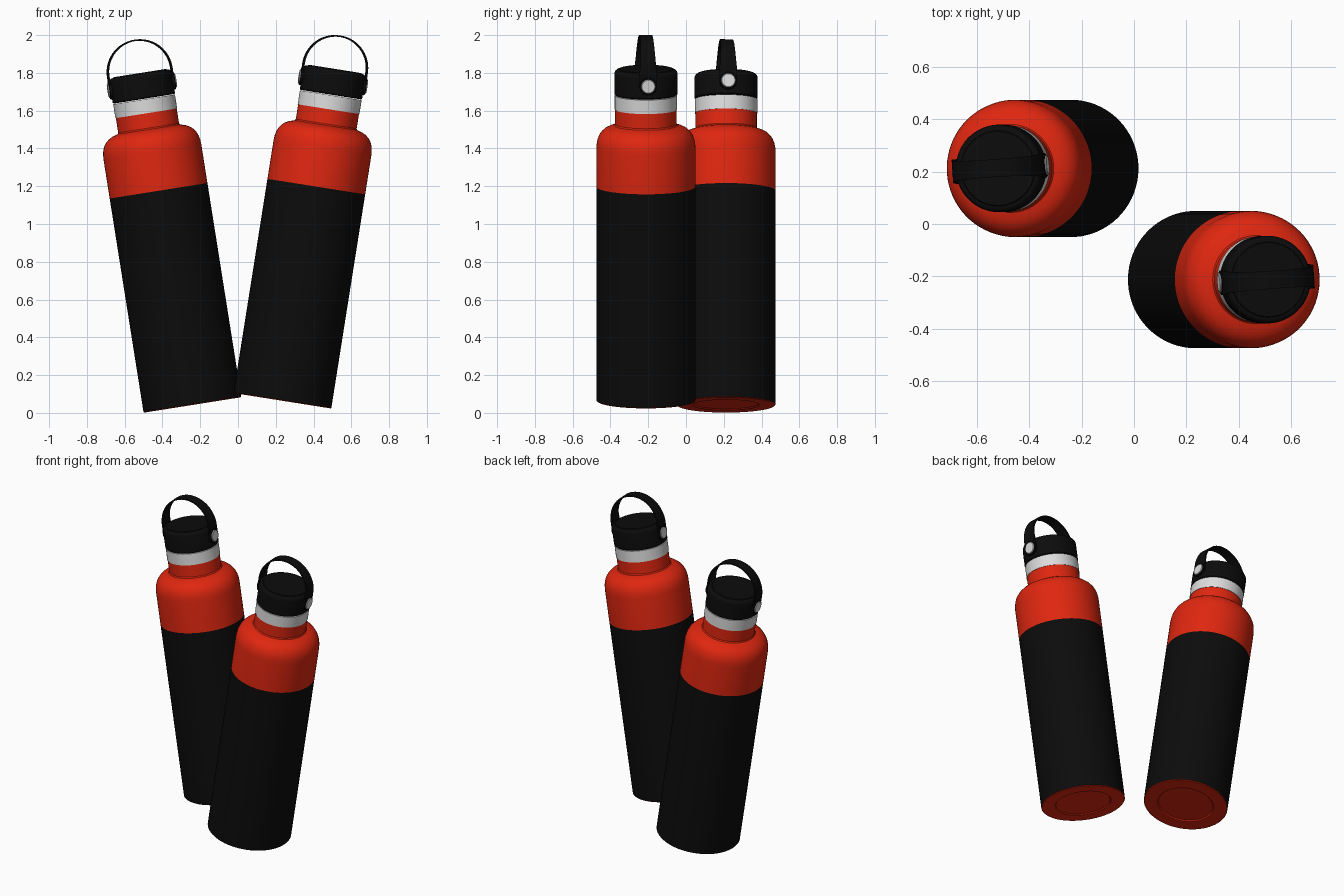
import bpy, bmesh, math
from mathutils import Matrix

if "Cube" in bpy.data.objects:
    bpy.data.objects.remove(bpy.data.objects["Cube"])

SEG = 72


def material(name, rgb):
    m = bpy.data.materials.new(name)
    m.diffuse_color = (*rgb, 1)
    m.use_nodes = True
    m.node_tree.nodes["Principled BSDF"].inputs["Base Color"].default_value = m.diffuse_color
    return m


BLACK = material("black", (0.0035, 0.0035, 0.0035))
RED = material("red", (0.74, 0.02, 0.005))
STEEL = material("light steel", (0.72, 0.72, 0.72))
MATS = [BLACK, RED, STEEL]


def finish(name, bm, place):
    bmesh.ops.recalc_face_normals(bm, faces=bm.faces)
    me = bpy.data.meshes.new(name)
    bm.to_mesh(me)
    bm.free()
    for m in MATS:
        me.materials.append(m)
    ob = bpy.data.objects.new(name, me)
    bpy.context.collection.objects.link(ob)
    ob.matrix_world = place
    bpy.ops.object.select_all(action='DESELECT')
    ob.select_set(True)
    bpy.context.view_layer.objects.active = ob
    bpy.ops.object.shade_smooth_by_angle(angle=math.radians(35))
    return ob


def lathe(bm, profile, matrix=Matrix()):
    """Spin (radius, height, colour of the span above) around z; radius 0 closes an end."""
    rings = []
    for r, z, _ in profile:
        if r == 0:
            rings.append([bm.verts.new(matrix @ Matrix.Translation((0, 0, z)).translation)] * SEG)
        else:
            ring = []
            for i in range(SEG):
                a = 2 * math.pi * i / SEG
                p = Matrix.Translation((r * math.cos(a), r * math.sin(a), z)).translation
                ring.append(bm.verts.new(matrix @ p))
            rings.append(ring)
    for (lo, hi, spec) in zip(rings, rings[1:], profile):
        for i in range(SEG):
            j = (i + 1) % SEG
            vs = list(dict.fromkeys((lo[i], lo[j], hi[j], hi[i])))
            bm.faces.new(vs).material_index = spec[2]


# flask: recessed red base, black lower body, red shoulder and neck, steel collar
FLASK = [(0, 0.006, 1), (0.17, 0.006, 1), (0.176, 0.0, 1), (0.258, 0.0, 1),
         (0.262, 0.004, 0), (0.262, 1.148, 1), (0.262, 1.355, 1), (0.2605, 1.38, 1),
         (0.256, 1.403, 1), (0.247, 1.425, 1), (0.234, 1.443, 1), (0.217, 1.458, 1),
         (0.197, 1.468, 1), (0.178, 1.474, 1), (0.168, 1.477, 1), (0.163, 1.484, 1),
         (0.163, 1.563, 2), (0.1655, 1.563, 2), (0.1655, 1.638, 2), (0.155, 1.638, 2),
         (0, 1.638, 2)]
# lid with rounded rim and a shallow raised top disc
LID = [(0, 1.641, 0), (0.162, 1.641, 0), (0.167, 1.646, 0), (0.167, 1.752, 0),
       (0.1655, 1.761, 0), (0.161, 1.769, 0), (0.154, 1.774, 0), (0.144, 1.775, 0),
       (0.141, 1.779, 0), (0, 1.779, 0)]


def strap(bm):
    """Thin carry loop: straight legs and a half circle, narrower at the top."""
    R, zc, t, n = 0.173, 1.785, 0.008, 40
    path = [(R, 1.70, 1, 0, 0.046), (R, 1.74, 1, 0, 0.046)]
    for k in range(n + 1):
        a = math.pi * k / n
        w = 0.046 - 0.012 * math.sin(a) ** 0.7 if 0 < k < n else 0.046
        path.append((R * math.cos(a), zc + R * math.sin(a), math.cos(a), math.sin(a), w))
    path += [(-R, 1.74, -1, 0, 0.046), (-R, 1.70, -1, 0, 0.046)]
    rows = []
    for x, z, nx, nz, w in path:
        rows.append([bm.verts.new((x - nx * d, y, z - nz * d))
                     for d, y in ((0, -w), (0, w), (t, w), (t, -w))])
    for a, b in zip(rows, rows[1:]):
        for i in range(4):
            j = (i + 1) % 4
            bm.faces.new((a[i], a[j], b[j], b[i]))
    bm.faces.new(rows[0])
    bm.faces.new(rows[-1])


def bottle(side, x, y, z, tilt):
    place = (Matrix.Translation((x, y, z)) @ Matrix.Rotation(math.radians(tilt), 4, 'Y')
             @ Matrix.Rotation(math.radians(4), 4, 'Z'))
    bm = bmesh.new()
    lathe(bm, FLASK)
    finish(side + "_flask", bm, place)
    bm = bmesh.new()
    lathe(bm, LID)
    finish(side + "_lid", bm, place)
    bm = bmesh.new()
    strap(bm)
    finish(side + "_carry_strap", bm, place)
    # round strap ends and steel pivot studs on both sides of the lid
    for end, s in (("a", 1), ("b", -1)):
        out = Matrix.Translation((0, 0, 1.712)) @ Matrix.Rotation(s * math.pi / 2, 4, 'Y')
        bm = bmesh.new()
        lathe(bm, [(0, 0.155, 0), (0.047, 0.155, 0), (0.047, 0.174, 0),
                   (0.044, 0.177, 0), (0, 0.177, 0)], out)
        finish(f"{side}_strap_end_{end}", bm, place)
        bm = bmesh.new()
        lathe(bm, [(0, 0.174, 2), (0.037, 0.174, 2), (0.037, 0.180, 2),
                   (0.034, 0.183, 2), (0, 0.183, 2)], out)
        finish(f"{side}_pivot_stud_{end}", bm, place)


bottle("left", -0.241, 0.212, 0.042, -9)
bottle("right", 0.235, -0.212, 0.064, 9)
